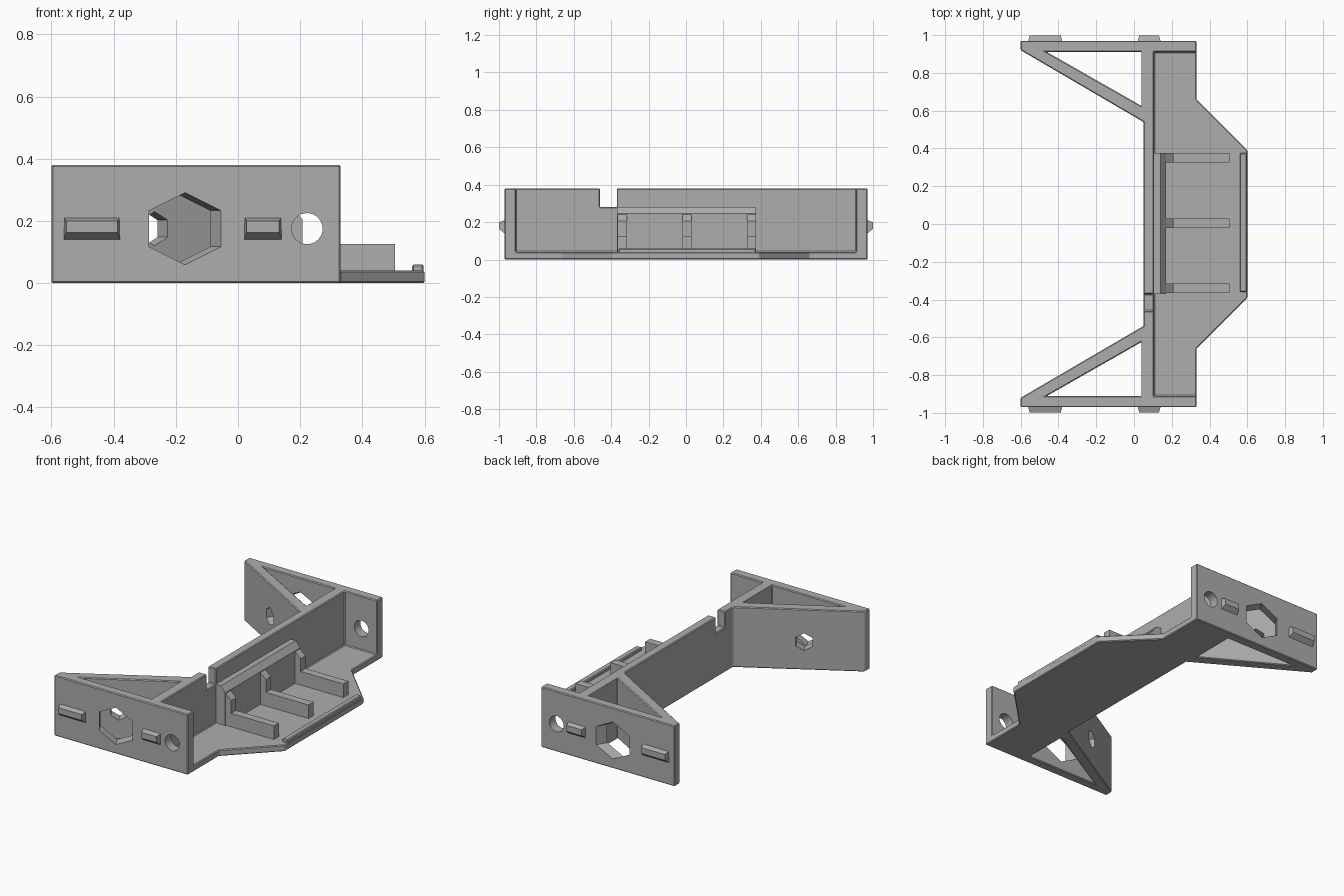
import bpy, bmesh, math
from mathutils import Matrix

cube = bpy.data.objects.get("Cube")
if cube:
    bpy.data.objects.remove(cube)

grey = bpy.data.materials.new("plain grey")
grey.use_nodes = True
tone = (0.42, 0.42, 0.42, 1)
grey.diffuse_color = tone
grey.node_tree.nodes["Principled BSDF"].inputs["Base Color"].default_value = tone


def prism(name, points, low, high, axis="z"):
    """Extrude a closed 2D profile along z (points x,y), y (x,z) or x (y,z)."""
    place = {"z": lambda a, b, h: (a, b, h),
             "y": lambda a, b, h: (a, h, b),
             "x": lambda a, b, h: (h, a, b)}[axis]
    bm = bmesh.new()
    face = bm.faces.new([bm.verts.new(place(a, b, low)) for a, b in points])
    grown = bmesh.ops.extrude_face_region(bm, geom=[face])["geom"]
    moved = [v for v in grown if isinstance(v, bmesh.types.BMVert)]
    bmesh.ops.translate(bm, verts=moved, vec=place(0, 0, high - low))
    bmesh.ops.recalc_face_normals(bm, faces=bm.faces[:])
    mesh = bpy.data.meshes.new(name)
    bm.to_mesh(mesh)
    bm.free()
    ob = bpy.data.objects.new(name, mesh)
    bpy.context.collection.objects.link(ob)
    mesh.materials.append(grey)
    return ob


def rect(a0, a1, b0, b1):
    return [(a0, b0), (a1, b0), (a1, b1), (a0, b1)]


def ring(radius, sides):
    """Regular polygon with a corner pointing up."""
    return [(radius * math.sin(math.tau * i / sides),
             radius * math.cos(math.tau * i / sides)) for i in range(sides)]


def mirrored(half):
    """Complete an outline that is symmetric about y = 0."""
    return half + [(x, -y) for x, y in reversed(half)]


def apply(ob, mod):
    bpy.context.view_layer.objects.active = ob
    bpy.ops.object.modifier_apply(modifier=mod.name)


def combine(ob, tool, operation="DIFFERENCE"):
    mod = ob.modifiers.new("combine", "BOOLEAN")
    mod.operation, mod.solver, mod.object = operation, "EXACT", tool
    apply(ob, mod)
    bpy.data.objects.remove(tool)


def soften(ob, width):
    mod = ob.modifiers.new("soften", "BEVEL")
    mod.width, mod.segments, mod.limit_method = width, 1, "ANGLE"
    apply(ob, mod)


# Full-height end plates, diagonal braces and long wall in one outline
frame = prism("bracket_frame", mirrored([
    (0.05, -0.54), (-0.6, -0.92), (-0.6, -0.97), (0.33, -0.97),
    (0.33, -0.91), (0.105, -0.91)])[::1], 0, 0.38)

# Floor tray
floor = prism("floor", mirrored([
    (0.07, -0.95), (0.33, -0.95), (0.33, -0.66), (0.6, -0.39)]), 0, 0.04)
combine(frame, floor, "UNION")

# Triangular openings between plate, brace and wall
for s in (-1, 1):
    combine(frame, prism("opening", [
        (-0.46, s * 0.91), (0.04, s * 0.91), (0.04, s * 0.625)], -0.1, 0.5))

# Notch in the wall top
combine(frame, prism("notch", rect(-0.46, -0.37, 0.28, 0.5), 0, 0.15, "x"))
soften(frame, 0.009)

for s in (-1, 1):
    # Round hole through each plate
    hole = prism("hole", ring(0.05, 32), -0.05, 0.05, "y")
    hole.matrix_world = Matrix.Translation((0.222, s * 0.94, 0.175))
    combine(frame, hole)
    # Hexagonal access hole and smaller bore, square to the brace
    for radius, start, end in ((0.116, -0.1, 0.15), (0.055, 0.1, 0.5)):
        bore = prism("bore", ring(radius, 6), start, end, "y")
        turn = math.radians(30 if s < 0 else 150)
        bore.matrix_world = (Matrix.Translation((-0.17, s * 0.97, 0.175))
                             @ Matrix.Rotation(turn, 4, "Z"))
        combine(frame, bore)

# Raised wedge tabs on the outside of the plates
for s, side in ((-1, "front"), (1, "back")):
    for x0, x1, label in ((-0.56, -0.38, "long"), (0.02, 0.14, "short")):
        tab = prism(f"{side}_{label}_tab", [
            (s * 0.96, 0.14), (s * 0.97, 0.14), (s * 0.999, 0.163),
            (s * 0.999, 0.2), (s * 0.97, 0.21), (s * 0.96, 0.21)], x0, x1, "x")
        for v in tab.data.vertices:
            if abs(v.co.y) > 0.99:
                v.co.x += 0.008 if v.co.x < (x0 + x1) / 2 else -0.008

# Thickened backing with a sloped top edge
prism("wall_backing", [(0.09, 0.03), (0.17, 0.03), (0.17, 0.245),
                       (0.14, 0.282), (0.09, 0.282)], -0.37, 0.375, "y")

# Low lip along the outer floor edge
lip = prism("floor_lip", rect(0.56, 0.597, -0.36, 0.375), 0.03, 0.06)
soften(lip, 0.005)

# Support ribs with short gussets against the backing
for y, label in ((-0.34, "front"), (0.005, "middle"), (0.35, "back")):
    prism(f"{label}_rib", [
        (0.16, 0.03), (0.505, 0.03), (0.505, 0.125), (0.208, 0.125),
        (0.208, 0.205), (0.17, 0.24), (0.16, 0.24)], y - 0.025, y + 0.025, "y")
